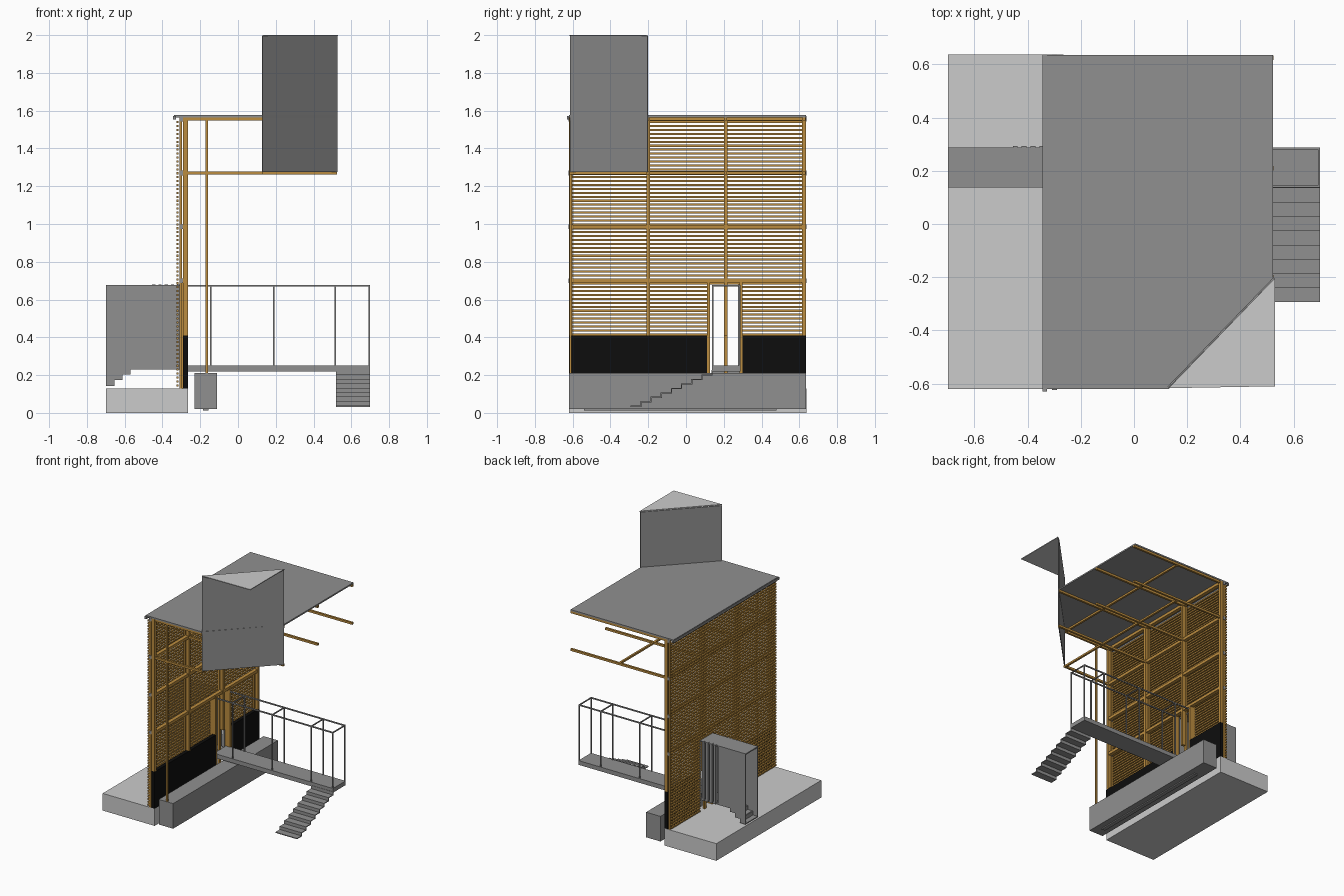
import bpy, bmesh
from mathutils import Vector

if "Cube" in bpy.data.objects:
    bpy.data.objects.remove(bpy.data.objects["Cube"])


def material(name, rgb):
    m = bpy.data.materials.new(name)
    m.use_nodes = True
    m.diffuse_color = (*rgb, 1)
    bsdf = next(n for n in m.node_tree.nodes if n.type == 'BSDF_PRINCIPLED')
    bsdf.inputs["Base Color"].default_value = (*rgb, 1)
    return m


LIGHT = material("light_concrete", (0.6, 0.6, 0.6))
GREY = material("grey_steel", (0.28, 0.28, 0.28))
WOOD = material("golden_timber", (0.5, 0.265, 0.05))
BLACK = material("black_panel", (0.004, 0.004, 0.004))


def finish(name, bm, mat):
    bmesh.ops.recalc_face_normals(bm, faces=bm.faces)
    mesh = bpy.data.meshes.new(name)
    bm.to_mesh(mesh)
    bm.free()
    mesh.materials.append(mat)
    ob = bpy.data.objects.new(name, mesh)
    bpy.context.collection.objects.link(ob)
    return ob


def boxes(name, mat, spans):
    """One object from boxes given as (x0, x1, y0, y1, z0, z1)."""
    bm = bmesh.new()
    for x0, x1, y0, y1, z0, z1 in spans:
        verts = bmesh.ops.create_cube(bm, size=1)["verts"]
        bmesh.ops.scale(bm, vec=(x1 - x0, y1 - y0, z1 - z0), verts=verts)
        mid = Vector((x0 + x1, y0 + y1, z0 + z1)) / 2
        bmesh.ops.translate(bm, vec=mid, verts=verts)
    return finish(name, bm, mat)


def prism(name, mat, points, offset):
    """Extrude a planar outline by an offset vector."""
    bm = bmesh.new()
    face = bm.faces.new([bm.verts.new(p) for p in points])
    new = bmesh.ops.extrude_face_region(bm, geom=[face])["geom"]
    moved = [v for v in new if isinstance(v, bmesh.types.BMVert)]
    bmesh.ops.translate(bm, vec=offset, verts=moved)
    return finish(name, bm, mat)


FRONT, BACK = -0.62, 0.635
DOOR0, DOOR1, DOOR_TOP = 0.12, 0.29, 0.68
BAYS = (-0.61, -0.2, 0.21, 0.625)
LEVELS = (0.70, 0.985, 1.27, 1.555)

# Foundations
boxes("base_slab", LIGHT, [(-0.7, -0.265, FRONT, 0.637, 0, 0.13)])
boxes("foundation_beam", GREY, [(-0.23, -0.11, FRONT, BACK, 0.02, 0.21),
                                (-0.185, -0.155, -0.54, 0.48, 0.012, 0.02)])

# Slatted screen, interrupted by the doorway
slats = []
pitch = 0.0208
for i in range(68):
    z = 0.14 + i * pitch
    runs = [(FRONT, BACK)]
    if z < DOOR_TOP:
        runs = [(FRONT, DOOR0), (DOOR1, BACK)]
    slats += [(-0.325, -0.314, a, b, z, z + 0.011) for a, b in runs]
boxes("screen_slats", WOOD, slats)

# Timber frame behind the screen
posts = []
for y in BAYS:
    posts.append((-0.311, -0.296, y - 0.01, y + 0.01, 0.13, 1.565))
    posts.append((-0.29, -0.265, y - 0.01, y + 0.01, 0.41, 1.565))
boxes("wall_posts", WOOD, posts)
boxes("wall_rails", WOOD, [(-0.296, -0.268, -0.61, 0.625, z - 0.011, z + 0.011)
                           for z in LEVELS])
boxes("rail_brackets", GREY, [(-0.308, -0.29, y - 0.013, y + 0.013, z - 0.012, z + 0.012)
                              for z in LEVELS for y in (BAYS[0], BAYS[-1])])
boxes("slim_column", WOOD, [(-0.171, -0.158, -0.618, -0.605, 0.13, 1.555)])
boxes("door_posts", WOOD, [(-0.311, -0.265, y - 0.008, y + 0.008, 0.13, 0.7)
                           for y in (DOOR0 - 0.002, DOOR1)])
boxes("lower_panels", BLACK, [(-0.291, -0.264, a, b, 0.13, 0.41)
                              for a, b in ((FRONT, DOOR0 - 0.008), (DOOR1 + 0.008, BACK))])

# Cantilevered beams
beams = []
for z in (1.27, 1.556):
    for y in BAYS:
        end = 0.13 if y == BAYS[0] and z > 1.5 else 0.525
        if y == BAYS[0]:
            end = 0.13
        beams.append((-0.29, end, y - 0.008, y + 0.008, z - 0.008, z + 0.008))
    beams.append((0.115, 0.13, -0.61, 0.625, z - 0.007, z + 0.007))
boxes("cantilever_beams", WOOD, beams)

# Roof with a cut corner, and its gutter
outline = [(-0.34, FRONT), (0.13, FRONT), (0.523, -0.21), (0.523, BACK), (-0.34, BACK)]
prism("roof", GREY, [(x, y, 1.565) for x, y in outline], (0, 0, 0.011))
boxes("gutter", GREY, [(-0.343, -0.327, -0.63, 0.637, 1.553, 1.571)])

# Upright sail on the cut corner with a triangular cap
prism("sail_wall", GREY, [(0.13, -0.615, 1.275), (0.528, -0.205, 1.275),
                          (0.528, -0.205, 1.994), (0.13, -0.615, 1.994)],
      (-0.004, 0.004, 0))
prism("sail_cap", LIGHT, [(0.13, -0.617, 1.994), (0.53, -0.61, 1.994),
                          (0.53, -0.203, 1.994)], (0, 0, 0.006))

# Bridge deck and open railing frame
Y0, Y1 = 0.137, 0.288
boxes("bridge_deck", GREY, [(-0.3, 0.7, Y0, Y1, 0.22, 0.252)])
T = 0.008
rails = []
for y in (Y0, Y1 - T):
    rails.append((-0.265, 0.7, y, y + T, 0.668, 0.677))
    rails += [(x - T, x, y, y + T, 0.25, 0.67) for x in (-0.14, 0.193, 0.519, 0.7)]
rails += [(x - T, x, Y0, Y1, 0.669, 0.676) for x in (-0.14, 0.193, 0.519, 0.7)]
boxes("bridge_railing", GREY, rails)

# Folded plate stair down from the bridge
steps = 8
run, rise = 0.43 / steps, 0.19 / steps
stair = []
for i in range(steps):
    y, z = Y0 - i * run, 0.222 - (i + 1) * rise
    stair.append((0.518, 0.7, y - run, y + 0.004, z, z + 0.006))
    stair.append((0.518, 0.7, y - 0.002, y + 0.004, z, z + rise + 0.006))
boxes("bridge_stair", GREY, stair)

# Entrance tunnel: walls with a stepped lower edge, roof, floor and steps
profile = [(-0.7, 0.675), (-0.7, 0.142), (-0.655, 0.142), (-0.655, 0.175), (-0.612, 0.175),
           (-0.612, 0.205), (-0.57, 0.205), (-0.57, 0.23)]
for name, y, end in (("tunnel_front_wall", Y0, -0.3), ("tunnel_back_wall", Y1 - 0.006, -0.47)):
    corners = profile + [(end, 0.23), (end, 0.675)]
    prism(name, GREY, [(x, y, z) for x, z in corners], (0, 0.006, 0))
boxes("tunnel_fins", GREY, [(x, x + 0.018, Y1 - 0.014, Y1 + 0.006, 0.23, 0.679)
                            for x in [-0.455 + 0.033 * i for i in range(5)]])
boxes("tunnel_roof", GREY, [(-0.7, -0.3, Y0, Y1, 0.668, 0.677)])
boxes("tunnel_floor", GREY, [(-0.57, -0.29, Y0, Y1, 0.23, 0.24)])
treads = []
for i in range(3):
    x, z = -0.7 + i * 0.0435, 0.142 + i * 0.031
    treads.append((x, x + 0.0435, Y0, Y1, z, z + 0.006))
    treads.append((x + 0.0385, x + 0.0445, Y0, Y1, z, z + 0.035))
boxes("tunnel_steps", GREY, treads)
